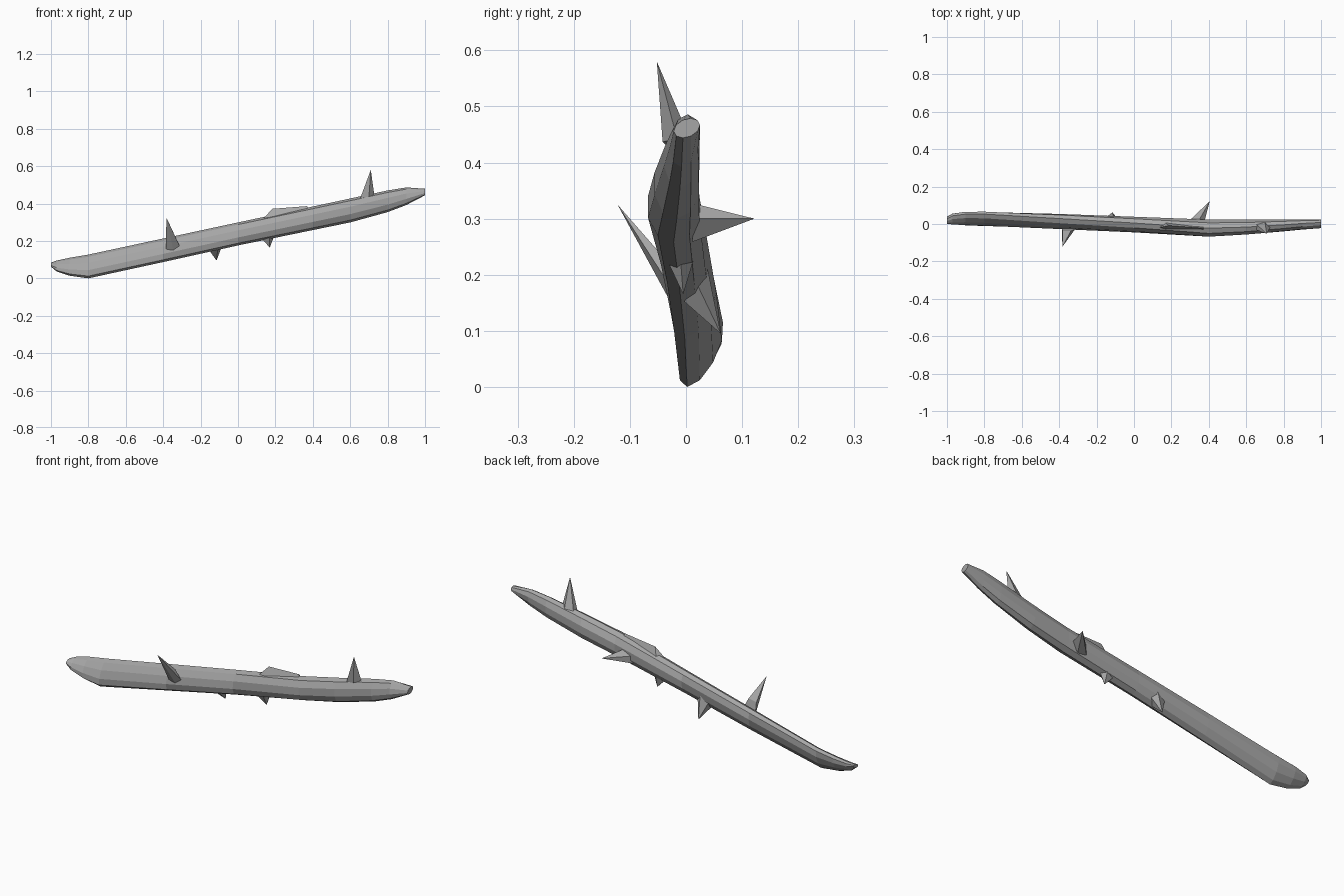
import bpy
from math import sin, cos, pi
from mathutils import Vector

SIDES = 10

# Dark grey bark
bark = bpy.data.materials.new("bark")
bark.diffuse_color = (0.38, 0.38, 0.38, 1)


def make(name, verts, faces):
    me = bpy.data.meshes.new(name)
    me.from_pydata(verts, [], faces)
    me.update()
    me.materials.append(bark)
    ob = bpy.data.objects.new(name, me)
    bpy.context.collection.objects.link(ob)
    return ob


# Branch: elliptical sections lofted along x -> (x, y min, y max, z min, z max, lean)
stations = [
    (-1.0, 0.000, 0.040, 0.062, 0.084, 0.4),
    (-0.97, -0.003, 0.057, 0.037, 0.095, 0.6),
    (-0.90, -0.008, 0.066, 0.014, 0.110, 0.7),
    (-0.80, -0.012, 0.067, 0.000, 0.127, 0.7),
    (-0.40, -0.027, 0.054, 0.087, 0.213, 0.4),
    (0.0, -0.045, 0.039, 0.176, 0.299, 0.2),
    (0.40, -0.070, 0.026, 0.258, 0.384, 0.0),
    (0.60, -0.058, 0.025, 0.299, 0.427, 0.0),
    (0.80, -0.040, 0.025, 0.354, 0.470, 0.1),
    (0.90, -0.030, 0.025, 0.392, 0.486, 0.2),
    (1.0, -0.022, 0.025, 0.444, 0.479, 0.3),
]
verts, faces = [], []
for x, y0, y1, z0, z1, lean in stations:
    for i in range(SIDES):
        a = 2 * pi * i / SIDES + pi / 2
        verts.append((x, (y0 + y1) / 2 + (y1 - y0) / 2 * cos(a - lean),
                      (z0 + z1) / 2 + (z1 - z0) / 2 * sin(a)))
for s in range(len(stations) - 1):
    for i in range(SIDES):
        j = (i + 1) % SIDES
        a, b = s * SIDES, (s + 1) * SIDES
        faces.append((a + i, a + j, b + j, b + i))
faces.append(tuple(reversed(range(SIDES))))
faces.append(tuple(range(len(verts) - SIDES, len(verts))))
make("branch", verts, faces)


# Thorns: pointed spikes on an elliptical base spanned by axes u and v
def spike(name, base, u, v, tip, n=5):
    base, u, v, tip = map(Vector, (base, u, v, tip))
    if u.cross(v).dot(tip - base) < 0:
        v = -v
    ring = [base + u * cos(2 * pi * i / n) + v * sin(2 * pi * i / n) for i in range(n)]
    make(name, ring + [tip],
         [(i, (i + 1) % n, n) for i in range(n)] + [tuple(reversed(range(n)))])


spike("front_thorn", (-0.352, -0.028, 0.182), (0.01, 0.012, -0.052), (0.038, 0, 0.008),
      (-0.383, -0.122, 0.325))
spike("top_thorn", (0.687, -0.016, 0.434), (0.042, 0, 0.009), (0, 0.027, 0),
      (0.71, -0.052, 0.58))
spike("back_thorn", (0.328, 0.012, 0.29), (0.048, 0, 0.01), (0, 0, 0.036),
      (0.405, 0.122, 0.30))
spike("lower_back_thorn", (-0.122, 0.018, 0.178), (0.042, 0, 0.009), (0, 0.022, 0.03),
      (-0.115, 0.062, 0.095))
spike("lower_thorn", (0.155, -0.01, 0.222), (0.04, 0, 0.008), (0, 0.024, 0),
      (0.17, -0.005, 0.165))

# Low knot on the upper edge with a long sloping back
make("top_knot",
     [(0.13, -0.02, 0.315), (0.16, -0.042, 0.29), (0.16, 0.015, 0.30),
      (0.38, -0.045, 0.345), (0.38, 0.0, 0.35),
      (0.185, -0.008, 0.372), (0.37, -0.022, 0.386)],
     [(0, 1, 5), (0, 5, 2), (1, 3, 6, 5), (2, 5, 6, 4), (3, 4, 6),
      (0, 2, 1), (1, 2, 4, 3)])
